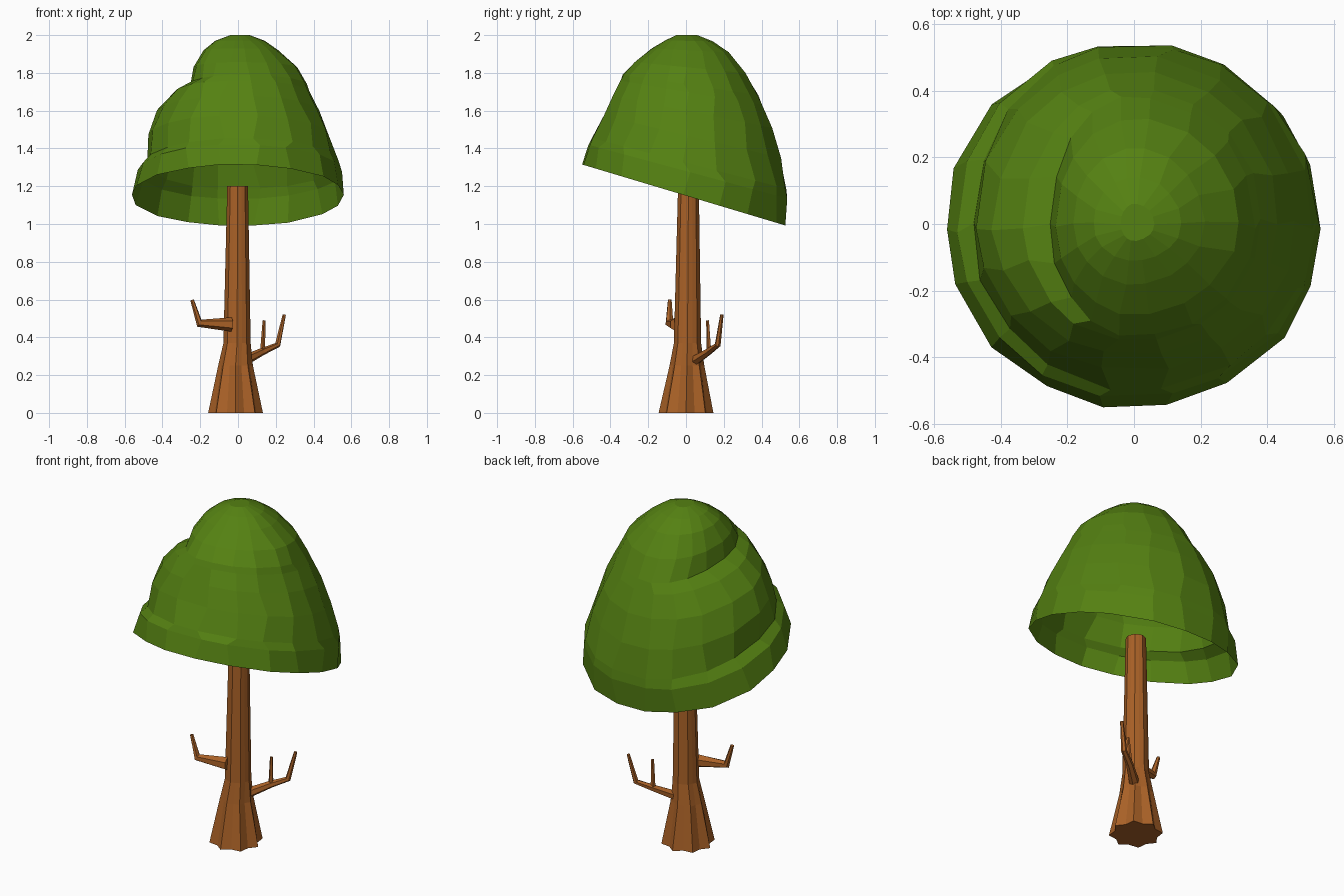
import bpy, bmesh, math, random
from mathutils import Vector

if "Cube" in bpy.data.objects:
    bpy.data.objects.remove(bpy.data.objects["Cube"])

random.seed(4)


def material(name, rgb):
    m = bpy.data.materials.new(name)
    m.diffuse_color = (*rgb, 1)
    m.use_nodes = True
    m.node_tree.nodes["Principled BSDF"].inputs["Base Color"].default_value = m.diffuse_color
    return m


GREEN = material("leaf green", (0.09, 0.22, 0.006))
BROWN = material("bark brown", (0.40, 0.12, 0.02))


def loft(name, rings, mat, cap_start=True, cap_end=True):
    """Skin a stack of equal-length vertex rings with flat faces."""
    bm = bmesh.new()
    rows = [[bm.verts.new(p) for p in ring] for ring in rings]
    n = len(rows[0])
    for a, b in zip(rows, rows[1:]):
        for i in range(n):
            j = (i + 1) % n
            bm.faces.new((a[i], a[j], b[j], b[i]))
    if cap_start:
        bm.faces.new(rows[0][::-1])
    if cap_end:
        bm.faces.new(rows[-1])
    me = bpy.data.meshes.new(name)
    bm.to_mesh(me)
    bm.free()
    me.materials.append(mat)
    ob = bpy.data.objects.new(name, me)
    bpy.context.collection.objects.link(ob)
    return ob


def branch(name, points, radii, sides=6):
    """Tapered faceted tube along a bent path."""
    pts = [Vector(p) for p in points]
    rings = []
    for k, (p, r) in enumerate(zip(pts, radii)):
        d = (pts[min(k + 1, len(pts) - 1)] - pts[max(k - 1, 0)]).normalized()
        u = Vector((0.3, -1, 0)).cross(d).normalized()
        v = d.cross(u)
        rings.append([p + r * (math.cos(t) * u + math.sin(t) * v)
                      for t in (2 * math.pi * i / sides for i in range(sides))])
    return loft(name, rings, BROWN)


# Canopy: open tilted shell, smooth on the right, two ledges on the left
# height, tilt, left, right, front, back
LEVELS = [
    (1.15, 0.30, 0.56, 0.56, 0.55, 0.53),
    (1.28, 0.27, 0.53, 0.545, 0.52, 0.545),
    (1.325, 0.26, 0.48, 0.53, 0.50, 0.535),
    (1.47, 0.24, 0.47, 0.48, 0.44, 0.505),
    (1.60, 0.20, 0.42, 0.43, 0.39, 0.455),
    (1.70, 0.17, 0.33, 0.38, 0.35, 0.405),
    (1.74, 0.15, 0.25, 0.36, 0.335, 0.38),
    (1.83, 0.10, 0.235, 0.31, 0.27, 0.315),
    (1.92, 0.05, 0.18, 0.21, 0.18, 0.225),
    (1.97, 0.02, 0.12, 0.14, 0.11, 0.14),
    (2.00, 0.00, 0.04, 0.06, 0.05, 0.06),
]
SIDES = 18
canopy = []
for k, (z, tilt, left, right, front, back) in enumerate(LEVELS):
    ring = []
    for i in range(SIDES):
        t = 2 * math.pi * i / SIDES + random.uniform(-0.05, 0.05)
        c, s = math.cos(t), math.sin(t)
        f = 1.01 + random.uniform(-0.012, 0.012)
        x = c * f * (right if c > 0 else left)
        y = s * f * (back if s > 0 else front)
        ring.append((x, y, z - tilt * y))
    canopy.append(ring)
loft("canopy", canopy, GREEN, cap_start=False)

# Trunk: fluted root flare narrowing to a slim faceted stem
# height, centre x, centre y, ridge radius, groove radius
TRUNK = [
    (0.00, -0.013, 0.000, 0.145, 0.118),
    (0.25, -0.013, 0.005, 0.092, 0.080),
    (0.37, -0.005, 0.008, 0.072, 0.068),
    (1.20, -0.002, 0.013, 0.055, 0.052),
]
trunk = []
for z, cx, cy, ridge, groove in TRUNK:
    trunk.append([(cx + (groove if i % 2 else ridge) * math.cos(math.pi * i / 8),
                   cy + (groove if i % 2 else ridge) * math.sin(math.pi * i / 8), z)
                  for i in range(16)])
loft("trunk", trunk, BROWN)

# Bare branches
branch("left_branch",
       [(-0.035, -0.05, 0.468), (-0.205, -0.088, 0.475), (-0.243, -0.086, 0.598)],
       [0.038, 0.022, 0.010])
branch("right_branch",
       [(0.04, 0.05, 0.28), (0.13, 0.12, 0.325), (0.21, 0.168, 0.36), (0.245, 0.19, 0.52)],
       [0.028, 0.020, 0.016, 0.009])
branch("right_twig",
       [(0.13, 0.122, 0.32), (0.138, 0.115, 0.49)],
       [0.014, 0.008], 5)
